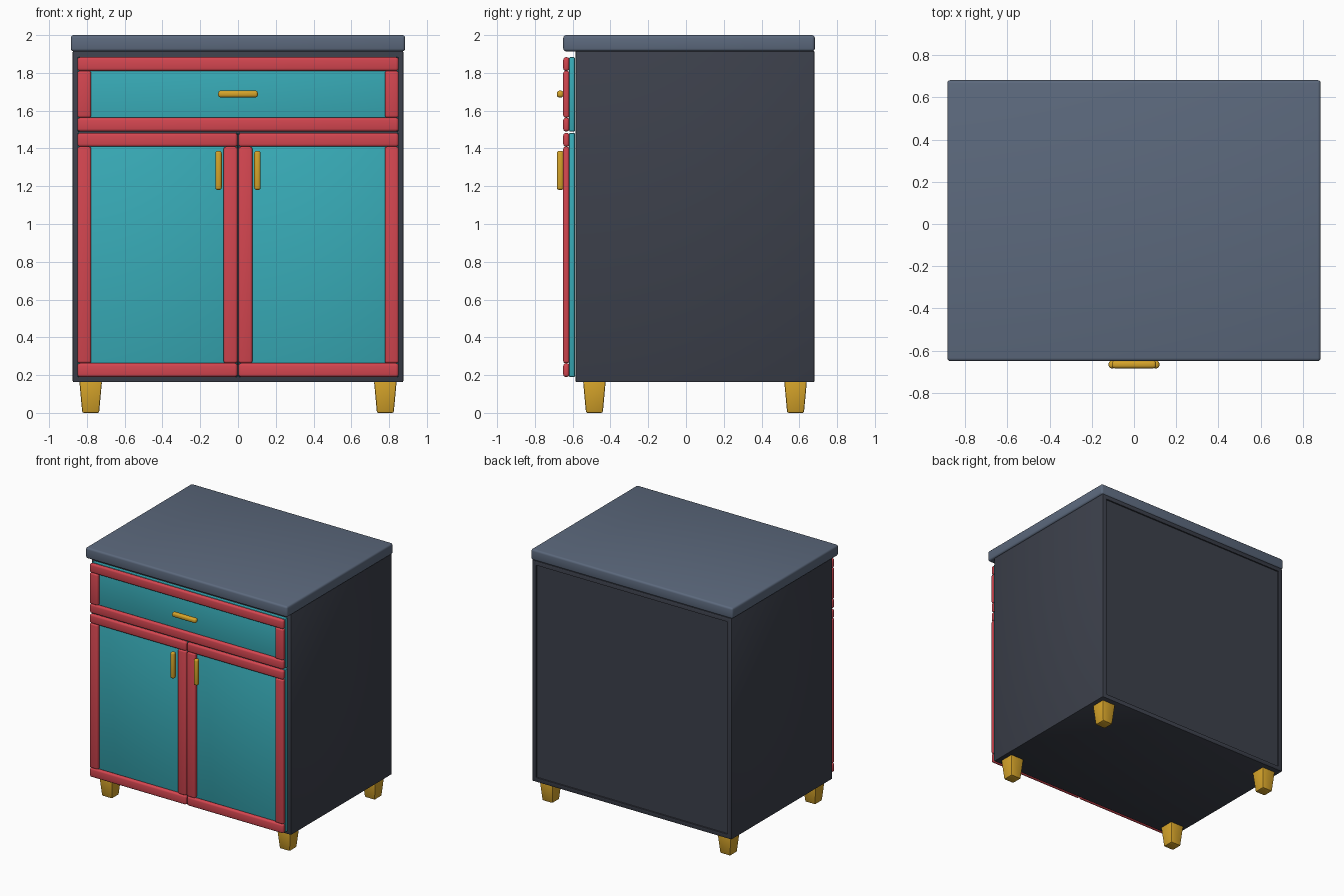
import bpy, bmesh
from mathutils import Vector

if "Cube" in bpy.data.objects:
    bpy.data.objects.remove(bpy.data.objects["Cube"])


def material(name, rgb):
    m = bpy.data.materials.new(name)
    lin = [(c / 255 / 12.92) if c < 11 else ((c / 255 + 0.055) / 1.055) ** 2.4 for c in rgb]
    m.diffuse_color = (*lin, 1)
    m.use_nodes = True
    m.node_tree.nodes["Principled BSDF"].inputs["Base Color"].default_value = m.diffuse_color
    return m


SLATE = material("slate_top", (92, 105, 125))
DARK = material("charcoal_body", (60, 64, 75))
RED = material("red_frame", (212, 70, 80))
TEAL = material("teal_panel", (56, 172, 184))
GOLD = material("gold_metal", (214, 164, 42))


def box(name, lo, hi, mat, bevel=0.0, segments=3, taper=1.0, recess_back=False):
    """Box between two corners; taper scales the bottom face."""
    lo, hi = Vector(lo), Vector(hi)
    mid, size = (lo + hi) / 2, hi - lo
    bm = bmesh.new()
    bmesh.ops.create_cube(bm, size=1)
    for v in bm.verts:
        k = taper if v.co.z < 0 else 1
        v.co = Vector((v.co.x * size.x * k, v.co.y * size.y * k, v.co.z * size.z))
    if bevel:
        bmesh.ops.bevel(bm, geom=bm.edges[:], offset=bevel, segments=segments,
                        profile=0.5, affect='EDGES')
    if recess_back:
        back = max(bm.faces, key=lambda f: f.calc_center_median().y)
        bmesh.ops.inset_region(bm, faces=[back], thickness=0.04)
        bmesh.ops.inset_region(bm, faces=[back], thickness=0.001, depth=-0.01)
    bmesh.ops.recalc_face_normals(bm, faces=bm.faces[:])
    me = bpy.data.meshes.new(name)
    bm.to_mesh(me)
    bm.free()
    me.materials.append(mat)
    ob = bpy.data.objects.new(name, me)
    ob.location = mid
    bpy.context.collection.objects.link(ob)
    bpy.context.view_layer.objects.active = ob
    ob.select_set(True)
    bpy.ops.object.shade_smooth_by_angle(angle=0.6)
    ob.select_set(False)
    return ob


def framed_front(name, x0, x1, z0, z1, w=0.073):
    """Flat panel with two rails and two stiles in front of it."""
    box(name + "_panel", (x0, -0.619, z0), (x1, -0.588, z1), TEAL, 0.006, 2)
    y0, y1 = -0.65, -0.617
    for part, a, b in (("bottom_rail", z0, z0 + w), ("top_rail", z1 - w, z1)):
        box(f"{name}_{part}", (x0, y0, a), (x1, y1, b), RED, 0.014)
    for part, a, b in (("left_stile", x0, x0 + w), ("right_stile", x1 - w, x1)):
        box(f"{name}_{part}", (a, y0, z0 + w), (b, y1, z1 - w), RED, 0.012)


# Cabinet body and worktop
box("body", (-0.875, -0.585, 0.163), (0.875, 0.68, 1.916), DARK, 0.006, 2, recess_back=True)
box("worktop", (-0.885, -0.65, 1.914), (0.885, 0.682, 2.0), SLATE, 0.015)

# Drawer and doors
framed_front("drawer", -0.85, 0.85, 1.49, 1.883)
framed_front("left_door", -0.85, -0.003, 0.19, 1.482)
framed_front("right_door", 0.003, 0.85, 0.19, 1.482)

# Handles
box("drawer_handle", (-0.105, -0.684, 1.67), (0.105, -0.648, 1.706), GOLD, 0.013)
for side, s in (("left", -1), ("right", 1)):
    x = 0.103 * s
    box(side + "_door_handle", (x - 0.017, -0.684, 1.18), (x + 0.017, -0.648, 1.387), GOLD, 0.013)

# Tapered legs
for side, x in (("left", -0.78), ("right", 0.78)):
    for end, y in (("front", -0.485), ("back", 0.58)):
        box(f"{end}_{side}_leg", (x - 0.06, y - 0.06, 0), (x + 0.06, y + 0.06, 0.168),
            GOLD, 0.008, 2, taper=0.74)
